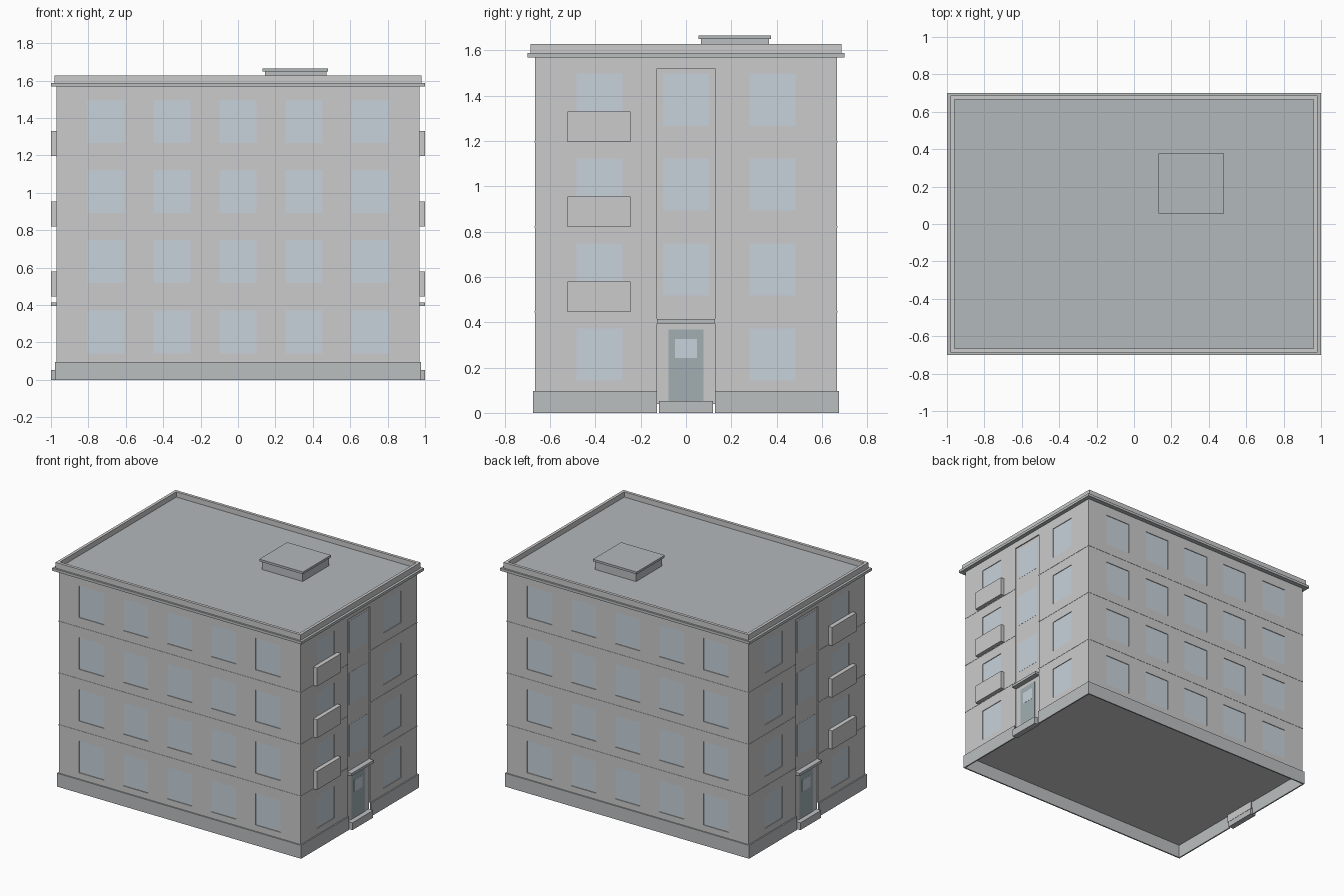
import bpy, bmesh

if "Cube" in bpy.data.objects:
    bpy.data.objects.remove(bpy.data.objects["Cube"])

HX, HY = 0.97, 0.667          # wall half sizes
BASE, TOP = 0.097, 1.57
ROWS = [0.142 + 0.375 * i for i in range(4)]
WIN_H, REC, BAY = 0.23, 0.006, 0.008


def material(name, rgb):
    m = bpy.data.materials.new(name)
    m.diffuse_color = (*rgb, 1)
    m.use_nodes = True
    m.node_tree.nodes["Principled BSDF"].inputs["Base Color"].default_value = m.diffuse_color
    return m


GLASS = material("glass", (0.58, 0.65, 0.71))
DARK = material("dark_stone", (0.50, 0.52, 0.53))
ROOF = material("roofing", (0.45, 0.48, 0.50))
RAIL = material("balcony_panel", (0.64, 0.66, 0.64))
DOOR = material("door_paint", (0.36, 0.43, 0.45))


def boxes(name, items, mat=None):
    """One object made of boxes (x0, x1, y0, y1, z0, z1)."""
    bm = bmesh.new()
    for x0, x1, y0, y1, z0, z1 in items:
        r = bmesh.ops.create_cube(bm, size=1)
        for v in r["verts"]:
            v.co.x = x1 if v.co.x > 0 else x0
            v.co.y = y1 if v.co.y > 0 else y0
            v.co.z = z1 if v.co.z > 0 else z0
    me = bpy.data.meshes.new(name)
    bm.to_mesh(me)
    bm.free()
    ob = bpy.data.objects.new(name, me)
    bpy.context.collection.objects.link(ob)
    if mat:
        me.materials.append(mat)
    return ob


def both_x(items):
    return items + [(-b, -a, c, d, e, f) for a, b, c, d, e, f in items]


def both_y(items):
    return items + [(a, b, -d, -c, e, f) for a, b, c, d, e, f in items]


def ring(hx, hy, t, z0, z1, gap=0.0):
    """Rectangular band of thickness t, with an optional gap in the side walls."""
    parts = both_y([(-hx, hx, hy - t, hy, z0, z1)])
    if gap:
        return parts + both_x(both_y([(hx - t, hx, gap, hy - t, z0, z1)]))
    return parts + both_x([(hx - t, hx, t - hy, hy - t, z0, z1)])


def front_windows(y0, y1):
    return both_y([(x - 0.1, x + 0.1, y0, y1, z, z + WIN_H)
                   for x in (-0.707, -0.353, 0, 0.353, 0.707) for z in ROWS])


def side_windows(x0, x1):
    return both_x([(x0, x1, y - 0.101, y + 0.101, z, z + WIN_H)
                   for y in (-0.382, 0.382) for z in ROWS])


# Walls with shallow window openings and a stair bay recess on each end
walls = boxes("walls", [(-HX, HX, -HY, HY, BASE, TOP)])
cutter = boxes("opening_cutter",
               front_windows(HY - REC, HY + 0.05) + side_windows(HX - REC, HX + 0.05)
               + both_x([(HX - BAY, HX + 0.05, -0.127, 0.127, 0.0, 1.52)]))
mod = walls.modifiers.new("openings", "BOOLEAN")
mod.operation, mod.solver, mod.object = "DIFFERENCE", "EXACT", cutter
cutter.hide_render = True
cutter.hide_set(True)

# Glass panes
boxes("front_back_panes", front_windows(HY - 0.012, HY - REC + 0.001), GLASS)
boxes("side_panes", side_windows(HX - 0.012, HX - REC + 0.001), GLASS)
bx = HX - BAY
boxes("stair_panes", both_x([(bx - 0.01, bx + 0.001, -0.101, 0.101, z, z + WIN_H)
                             for z in ROWS[1:]]), GLASS)

# Plinth skirt, open underneath and interrupted by the entrances
boxes("plinth", ring(HX + 0.009, HY + 0.009, 0.01, 0, BASE, 0.127), DARK)

# Thin joints between floors
for i, z in enumerate((0.443, 0.818, 1.193)):
    boxes(f"floor_joint_{i + 1}", ring(HX + 0.002, HY + 0.002, 0.004, z, z + 0.006, 0.127))

# Entrances: lower bay wall, door, door pane, step, canopy
boxes("entrance_base", both_x([(bx - 0.006, bx, -0.127, 0.127, 0.04, BASE)]))
boxes("entrance_door", both_x([(bx - 0.005, bx + 0.003, -0.077, 0.077, 0.05, 0.367)]), DOOR)
boxes("door_pane", both_x([(bx, bx + 0.004, -0.048, 0.048, 0.243, 0.326)]), GLASS)
boxes("entrance_step", both_x([(bx - 0.004, 1.0, -0.119, 0.119, 0, 0.053)]), DARK)
boxes("entrance_canopy", both_x([(bx - 0.004, 1.0, -0.127, 0.127, 0.395, 0.414)]), DARK)

# Balconies on the end walls
boxes("balconies", both_x([(HX - 0.001, 1.0, -0.523, -0.246, z, z + 0.134)
                           for z in (0.446, 0.821, 1.196)]), RAIL)

# Roof: cornice slab, deck, parapet, access hatch
boxes("cornice", [(-1, 1, -0.7, 0.7, 1.568, 1.587)], DARK)
boxes("roof_deck", [(-0.965, 0.965, -0.67, 0.67, 1.58, 1.59)], ROOF)
boxes("parapet", ring(0.982, 0.687, 0.021, 1.587, 1.628))
boxes("roof_hatch", [(0.144, 0.472, 0.067, 0.366, 1.585, 1.65)], DARK)
boxes("hatch_lid", [(0.132, 0.482, 0.055, 0.376, 1.65, 1.666)], ROOF)
